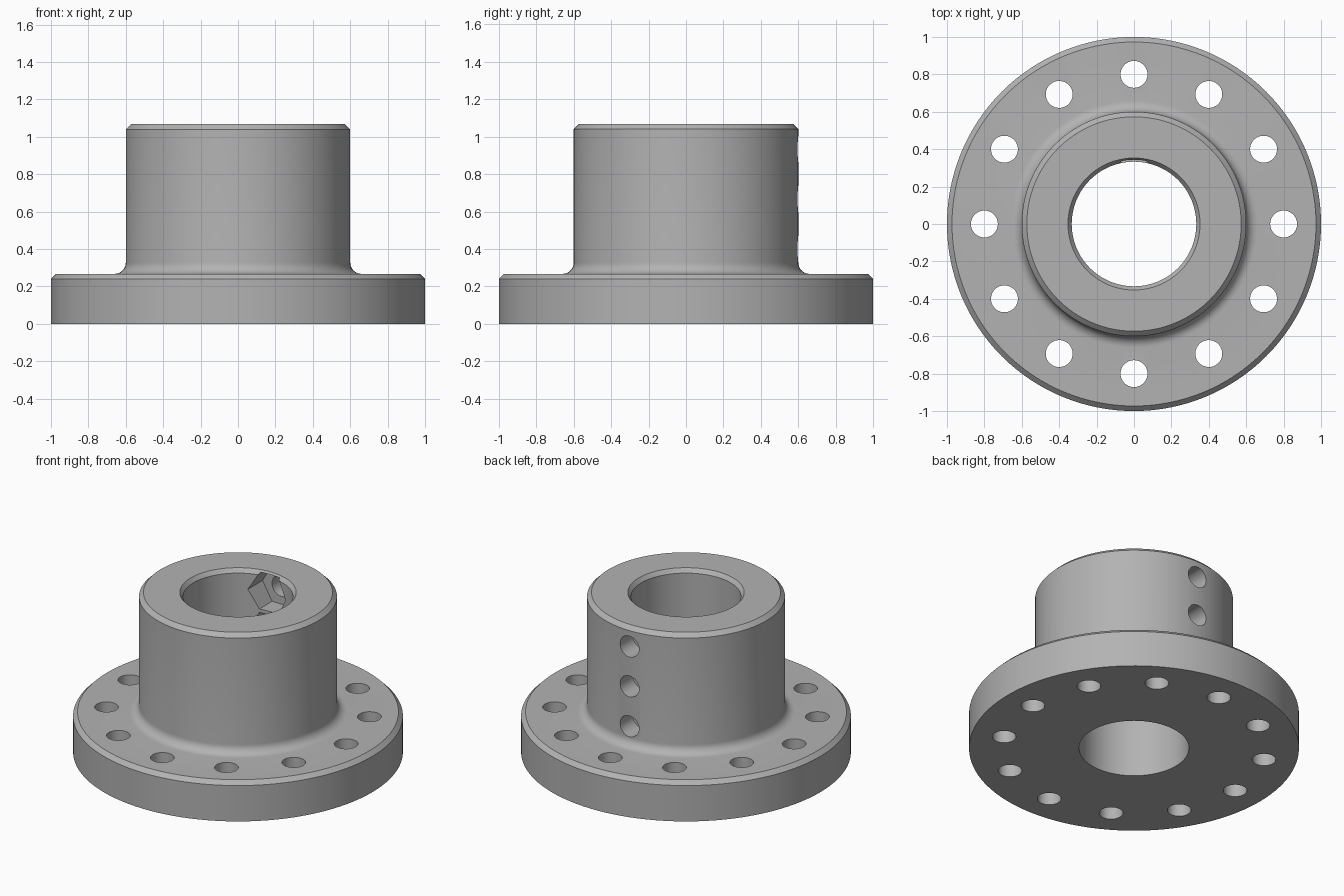
import bpy, bmesh, math
from mathutils import Matrix, Vector

cube = bpy.data.objects.get("Cube")
if cube:
    bpy.data.objects.remove(cube, do_unlink=True)

SEGMENTS = 128
FLANGE_R, HUB_R, BORE_R = 1.0, 0.6, 0.333
FLANGE_Z, TOP_Z = 0.267, 1.067
CHAMFER, FILLET = 0.027, 0.06

grey = bpy.data.materials.new("plain grey")
grey.use_nodes = True
colour = (0.45, 0.45, 0.45, 1)
grey.diffuse_color = colour
grey.node_tree.nodes["Principled BSDF"].inputs["Base Color"].default_value = colour


def add_object(name, bm):
    mesh = bpy.data.meshes.new(name)
    bmesh.ops.recalc_face_normals(bm, faces=bm.faces)
    bm.to_mesh(mesh)
    bm.free()
    mesh.materials.append(grey)
    obj = bpy.data.objects.new(name, mesh)
    bpy.context.collection.objects.link(obj)
    return obj


def lathe(name, profile):
    """Revolve a closed (radius, height) outline around z."""
    bm = bmesh.new()
    rings = []
    for i in range(SEGMENTS):
        a = math.tau * i / SEGMENTS
        rings.append([bm.verts.new((r * math.cos(a), r * math.sin(a), z)) for r, z in profile])
    n = len(profile)
    for i in range(SEGMENTS):
        a, b = rings[i], rings[(i + 1) % SEGMENTS]
        for j in range(n):
            k = (j + 1) % n
            bm.faces.new((a[j], b[j], b[k], a[k]))
    return add_object(name, bm)


def prisms(name, sides, radius, length, matrices):
    """Identical straight cutters placed by a list of matrices."""
    bm = bmesh.new()
    for m in matrices:
        bmesh.ops.create_cone(bm, cap_ends=True, segments=sides, radius1=radius,
                              radius2=radius, depth=length, matrix=m)
    obj = add_object(name, bm)
    obj.hide_render = True
    return obj


# Flanged hub: chamfered rims, fillet where the hub meets the flange, open bore
fillet = []
for i in range(9):
    a = math.pi / 2 * i / 8
    fillet.append((HUB_R + FILLET * (1 - math.sin(a)), FLANGE_Z + FILLET * (1 - math.cos(a))))
hub = lathe("flanged_hub", [
    (BORE_R, 0), (FLANGE_R, 0), (FLANGE_R, FLANGE_Z - CHAMFER), (FLANGE_R - CHAMFER, FLANGE_Z),
    *fillet,
    (HUB_R, TOP_Z - CHAMFER), (HUB_R - CHAMFER, TOP_Z),
    (BORE_R + 0.02, TOP_Z), (BORE_R, TOP_Z - CHAMFER)])

# Twelve bolt holes around the flange
bolts = [Matrix.Rotation(math.tau * i / 12, 4, "Z") @ Matrix.Translation((0.8, 0, 0.13))
         for i in range(12)]
cutters = [prisms("bolt_hole_cutter", 32, 0.072, 0.6, bolts)]

# Three screw holes through the back wall, each with a hexagonal nut pocket in the bore
turn = Matrix.Rotation(math.pi / 2, 4, "X")
levels = [0.4, 0.667, 0.933]
cutters.append(prisms("screw_hole_cutter", 32, 0.07, 0.6,
                      [Matrix.Translation((0, 0.5, z)) @ turn for z in levels]))
hex_turn = turn @ Matrix.Rotation(math.pi / 6, 4, "Z")
cutters.append(prisms("nut_pocket_cutter", 6, 0.14, 0.36,
                      [Matrix.Translation((0, 0.28, z)) @ hex_turn for z in levels]))

# Keep hexagon corners pointing sideways, flats up and down
pocket = cutters[-1].data
widest = max(v.co.x for v in pocket.vertices)
if widest < 0.135:
    for z in levels:
        spin = (Matrix.Translation((0, 0, z)) @ Matrix.Rotation(math.pi / 6, 4, "Y")
                @ Matrix.Translation((0, 0, -z)))
        for v in pocket.vertices:
            if abs(v.co.z - z) < 0.1401 and min(levels, key=lambda h: abs(h - v.co.z)) == z:
                v.co = spin @ Vector(v.co)

# Cut everything and bake the result
for cutter in cutters:
    mod = hub.modifiers.new(cutter.name, "BOOLEAN")
    mod.operation = "DIFFERENCE"
    mod.solver = "EXACT"
    mod.object = cutter
bpy.context.view_layer.update()
baked = bpy.data.meshes.new_from_object(hub.evaluated_get(bpy.context.evaluated_depsgraph_get()))
hub.modifiers.clear()
hub.data = baked
baked.name = "flanged_hub"
for cutter in cutters:
    bpy.data.objects.remove(cutter, do_unlink=True)

# Smooth round walls, crisp edges
bpy.ops.object.select_all(action="DESELECT")
hub.select_set(True)
bpy.context.view_layer.objects.active = hub
bpy.ops.object.shade_smooth_by_angle(angle=math.radians(30))
